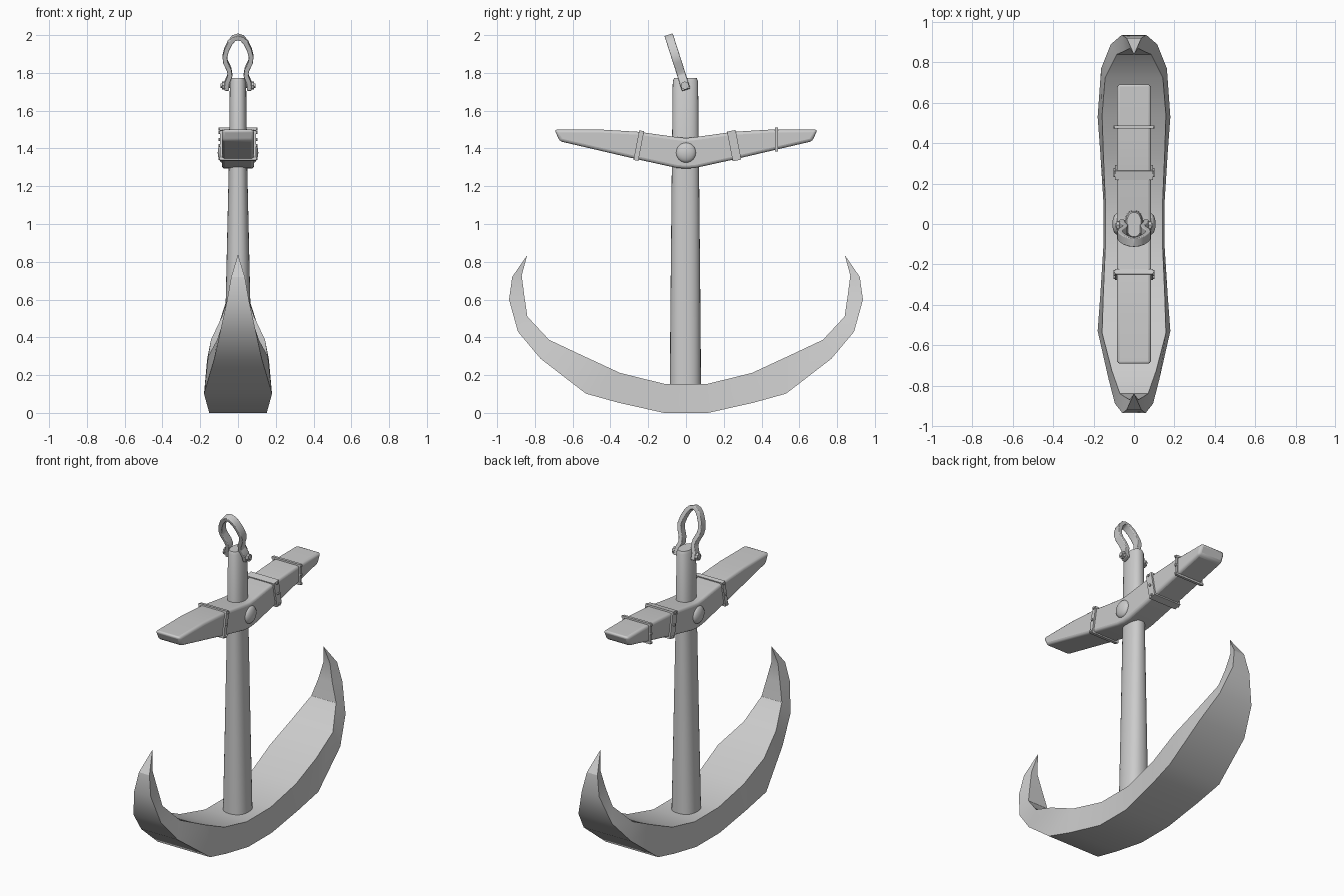
import bpy, bmesh, math
from mathutils import Vector, Matrix

if "Cube" in bpy.data.objects:
    bpy.data.objects.remove(bpy.data.objects["Cube"])


def finish(name, bm, bevel=0, angle=30):
    bmesh.ops.recalc_face_normals(bm, faces=bm.faces)
    me = bpy.data.meshes.new(name)
    bm.to_mesh(me)
    bm.free()
    ob = bpy.data.objects.new(name, me)
    bpy.context.collection.objects.link(ob)
    if bevel:
        m = ob.modifiers.new("Bevel", 'BEVEL')
        m.width = bevel
        m.segments = 3
    bpy.ops.object.select_all(action='DESELECT')
    ob.select_set(True)
    bpy.context.view_layer.objects.active = ob
    bpy.ops.object.shade_smooth_by_angle(angle=math.radians(angle))
    return ob


def loft(name, rings, **kw):
    bm = bmesh.new()
    vs = [[bm.verts.new(p) for p in r] for r in rings]
    n = len(vs[0])
    for a, b in zip(vs, vs[1:]):
        for i in range(n):
            j = (i + 1) % n
            bm.faces.new((a[i], a[j], b[j], b[i]))
    bm.faces.new(vs[0])
    bm.faces.new(vs[-1])
    bmesh.ops.remove_doubles(bm, verts=bm.verts, dist=0.0005)
    return finish(name, bm, **kw)


def box(bm, size, mat):
    bmesh.ops.create_cube(bm, size=1, matrix=mat @ Matrix.Diagonal((*size, 1)))


def rod(bm, x0, x1, r, y, z, seg=12):
    m = Matrix.Translation(((x0 + x1) / 2, y, z)) @ Matrix.Rotation(math.pi / 2, 4, 'Y')
    bmesh.ops.create_cone(bm, cap_ends=True, segments=seg, radius1=r, radius2=r,
                          depth=abs(x1 - x0), matrix=m)


# Curved arms: outer y, z, then inner y, z, then outer/inner half widths
# for the rear arm, and the front arm's scale
stations = [
    (.116, 0, .116, .154, .152, .142, 1),
    (.354, .053, .35, .212, .167, .152, 1),
    (.53, .102, .54, .30, .18, .158, 1),
    (.77, .287, .725, .387, .163, .143, .77),
    (.89, .43, .84, .51, .115, .085, .82),
    (.937, .60, .856, .62, .060, .048, .95),
    (.92, .72, .870, .727, .036, .022, 1),
    (.84, .836, .842, .830, .001, .001, 1),
]


def arm_ring(s, side):
    oy, oz, iy, iz, wo, wi, k = s
    if side > 0:
        k = 1
    return [(-wo * k, side * oy, oz), (wo * k, side * oy, oz),
            (wi * k, side * iy, iz), (-wi * k, side * iy, iz)]


loft("arms", [arm_ring(s, -1) for s in reversed(stations)] +
     [arm_ring(s, 1) for s in stations], angle=25)

# Tapered oval shank
shank = []
for z, a, b in [(.1, .078, .083), (.6, .065, .079), (1.3, .049, .072),
                (1.755, .043, .067), (1.772, .036, .060)]:
    ring = []
    for i in range(28):
        t = 2 * math.pi * i / 28
        c, s = math.cos(t), math.sin(t)
        ring.append((a * math.copysign(abs(c) ** .85, c),
                     b * math.copysign(abs(s) ** .85, s) - .003, z))
    shank.append(ring)
loft("shank", shank)

# Cross beam, an outline drawn from the side
half = [(0, 1.455), (.05, 1.46), (.25, 1.488), (.45, 1.5), (.697, 1.5),
        (.668, 1.438), (.26, 1.343), (.05, 1.297), (0, 1.293)]
outline = half + [(-y, z) for y, z in reversed(half[1:-1])]
loft("cross_beam", [[(x, y, z) for y, z in outline] for x in (-.085, .085)], bevel=.016)

# Straps with bolts around the beam: y, z, half height, tilt, strap width
for i, (y, z, h, tilt, w) in enumerate([(-.25, 1.415, .074, -.19, .026),
                                        (.255, 1.415, .074, .19, .046),
                                        (.48, 1.447, .058, 0, .016)]):
    bm = bmesh.new()
    frame = Matrix.Translation((0, y, z)) @ Matrix.Rotation(tilt, 4, 'X')
    for s in (-1, 1):
        box(bm, (.19, w, .012), frame @ Matrix.Translation((0, 0, s * h)))
        box(bm, (.010, w, 2 * h), frame @ Matrix.Translation((s * .09, 0, 0)))
        for k in (-.95, 0, .95):
            p = frame @ Vector((0, 0, k * h))
            rod(bm, s * .08, s * .102, .008, p.y, p.z, 8)
    finish(f"strap_{i + 1}", bm)

# Domed pin through the beam
bm = bmesh.new()
for s in (-1, 1):
    bmesh.ops.create_uvsphere(bm, u_segments=24, v_segments=12, radius=.053,
                              matrix=Matrix.Translation((s * .082, 0, 1.378))
                              @ Matrix.Diagonal((.48, 1, 1, 1)))
finish("beam_pin", bm)

# Shackle bow, a flat strip following a horseshoe path
right = [(.060, -.020), (.058, .022), (.042, .062), (.047, .093), (.066, .135),
         (.070, .165), (.060, .205), (.042, .243), (.022, .266)]
path = right + [(0, .274)] + [(-x, s) for x, s in reversed(right)]
tilt = Matrix.Translation((0, -.005, 1.73)) @ Matrix.Rotation(.31, 4, 'X')
bow = []
for i, p in enumerate(path):
    a, b = Vector(path[max(i - 1, 0)]), Vector(path[min(i + 1, len(path) - 1)])
    d = (b - a).normalized()
    n = Vector((d.y, -d.x)) * .0125
    p = Vector(p)
    ring = [(p + n, -.023), (p + n, .023), (p - n, .023), (p - n, -.023)]
    bow.append([tilt @ Vector((q.x, w, q.y)) for q, w in ring])
loft("shackle_bow", bow, bevel=.004)

# Shackle bolt with a nut at each end
bm = bmesh.new()
rod(bm, -.092, .092, .012, -.006, 1.733)
for s in (-1, 1):
    rod(bm, s * .072, s * .086, .022, -.006, 1.733, 8)
finish("shackle_bolt", bm)
